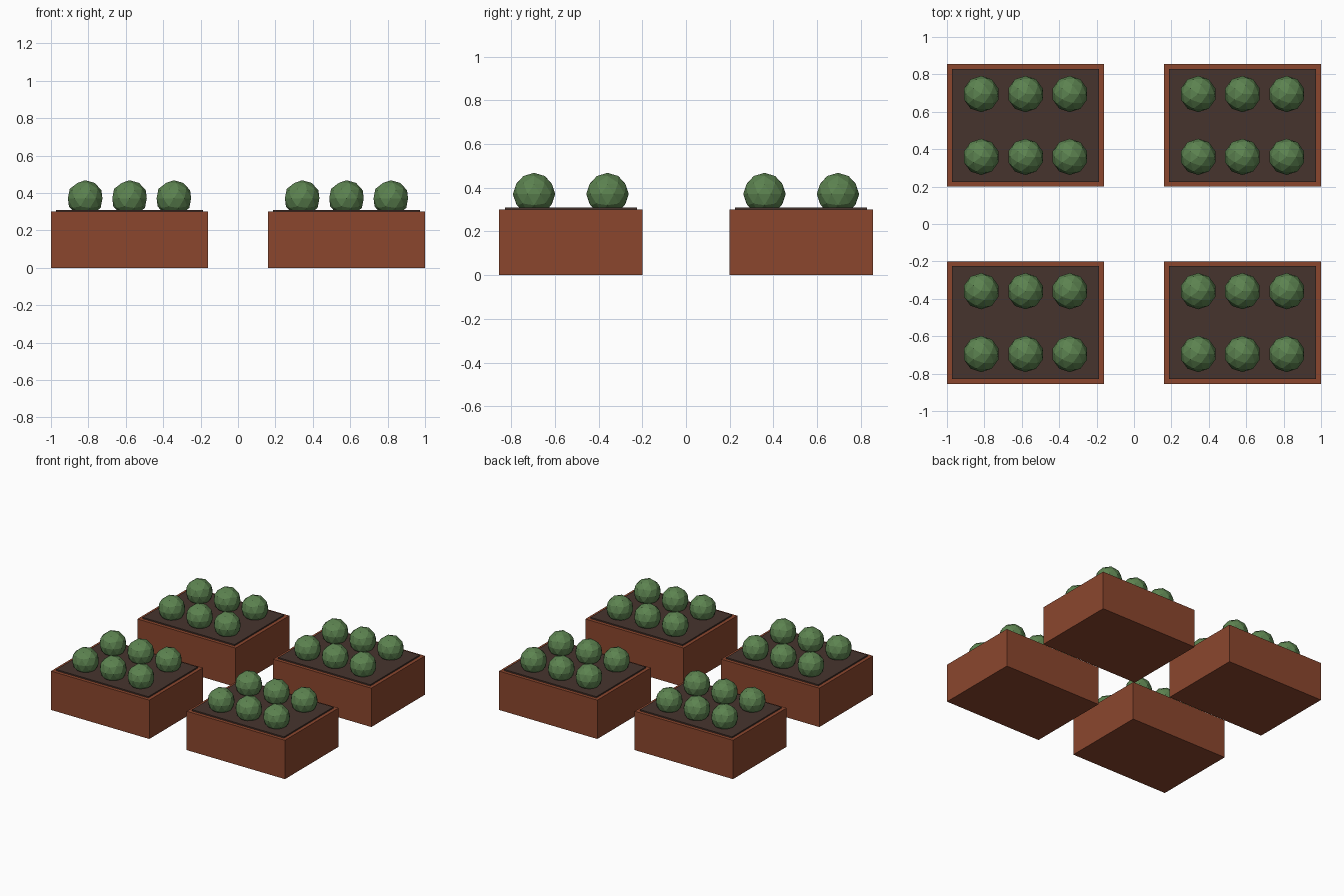
import bpy

cube = bpy.data.objects.get("Cube")
if cube:
    bpy.data.objects.remove(cube, do_unlink=True)


def make_material(name, color):
    mat = bpy.data.materials.new(name)
    mat.use_nodes = True
    rgba = (*color, 1)
    mat.diffuse_color = rgba
    bsdf = mat.node_tree.nodes["Principled BSDF"]
    bsdf.inputs["Base Color"].default_value = rgba
    bsdf.inputs["Roughness"].default_value = 0.9
    return mat


brick = make_material("terracotta", (0.26, 0.062, 0.027))
earth = make_material("dark soil", (0.062, 0.034, 0.027))
leaf = make_material("leaf green", (0.107, 0.225, 0.08))


def box(name, center, size, mat):
    bpy.ops.mesh.primitive_cube_add(size=1, location=center)
    obj = bpy.context.object
    obj.name = name
    obj.scale = size
    bpy.ops.object.transform_apply(location=False, rotation=False, scale=True)
    obj.data.materials.append(mat)


def shrub(name, center):
    bpy.ops.mesh.primitive_ico_sphere_add(subdivisions=2, radius=0.097, location=center)
    obj = bpy.context.object
    obj.name = name
    obj.data.materials.append(leaf)


HEIGHT = 0.3
SOIL = 0.01

# Four planters, each with a soil slab and a grid of round shrubs
for depth, sy in (("front", -1), ("back", 1)):
    for side, sx in (("left", 1), ("right", -1)):
        label = f"{depth}_{side}"
        x, y = sx * 0.58, sy * 0.527
        box(f"planter_{label}", (x, y, HEIGHT / 2), (0.84, 0.655, HEIGHT), brick)
        box(f"soil_{label}", (x, y, HEIGHT + SOIL / 2), (0.787, 0.604, SOIL), earth)
        for row in (-1, 1):
            for col in (-1, 0, 1):
                shrub(f"shrub_{label}", (x + col * 0.237, y + row * 0.168, 0.371))
